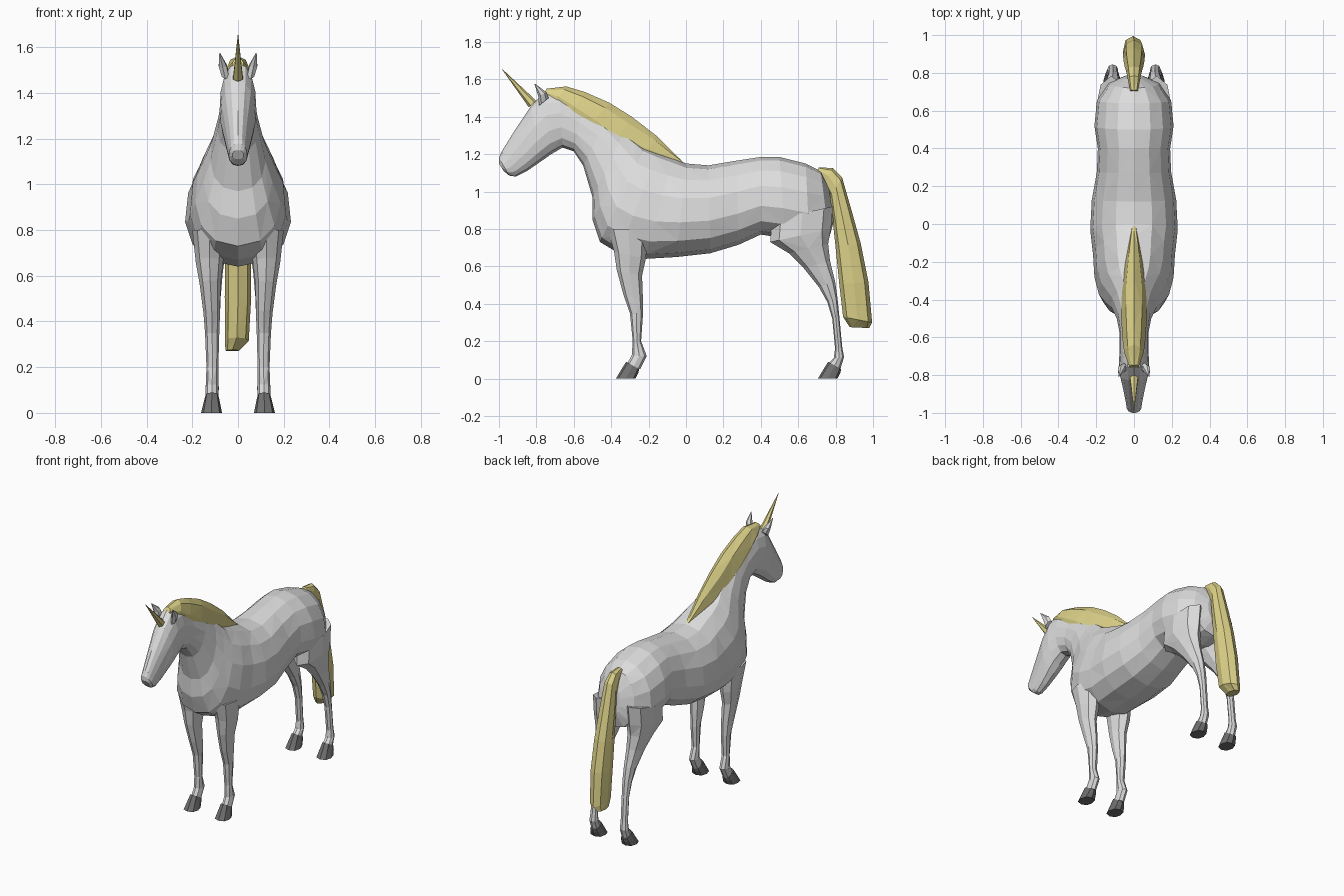
import bpy
import bmesh
from math import cos, sin, pi, copysign

default_cube = bpy.data.objects.get("Cube")
if default_cube:
    bpy.data.objects.remove(default_cube, do_unlink=True)


def make_material(name, colour):
    material = bpy.data.materials.new(name)
    material.use_nodes = True
    material.diffuse_color = (*colour, 1)
    shader = material.node_tree.nodes["Principled BSDF"]
    shader.inputs["Base Color"].default_value = (*colour, 1)
    shader.inputs["Roughness"].default_value = 0.8
    return material


coat = make_material("pale grey coat", (.72, .72, .72))
hair = make_material("straw yellow hair", (.72, .64, .25))
hoof_grey = make_material("dark grey hoof", (.16, .16, .16))


def soften(value, power):
    return copysign(abs(value) ** power, value)


def loft(name, sections, material, sides=12, egg=0.0, power=1.0, mirror=1):
    """Skin a row of oval rings. Each section holds the lower (or front) point
    y, z, the upper (or back) point y, z, the half width and, optionally, x.
    A positive egg value narrows the ring towards its second point."""
    mesh_builder = bmesh.new()
    rings = []
    for section in sections:
        ya, za, yb, zb, width = section[:5]
        centre_x = section[5] if len(section) > 5 else 0
        ring = []
        for step in range(sides):
            angle = 2 * pi * step / sides
            along = soften(cos(angle), power)
            across = soften(sin(angle), power) * (1 - egg * along)
            blend = (along + 1) / 2
            ring.append(mesh_builder.verts.new((
                mirror * (centre_x + width * across),
                ya + (yb - ya) * blend,
                za + (zb - za) * blend)))
        rings.append(ring)
    for index, (first, second) in enumerate(zip(rings, rings[1:])):
        for step in range(sides):
            after = (step + 1) % sides
            corners = (first[step], first[after], second[after], second[step])
            # Alternate the diagonals to give faceted triangles
            if (index + step) % 2:
                corners = corners[1:] + corners[:1]
            mesh_builder.faces.new((corners[0], corners[1], corners[2]))
            mesh_builder.faces.new((corners[0], corners[2], corners[3]))
    mesh_builder.faces.new(rings[0])
    mesh_builder.faces.new(rings[-1])
    bmesh.ops.recalc_face_normals(mesh_builder, faces=mesh_builder.faces)
    mesh = bpy.data.meshes.new(name)
    mesh_builder.to_mesh(mesh)
    mesh_builder.free()
    mesh.materials.append(material)
    part = bpy.data.objects.new(name, mesh)
    bpy.context.collection.objects.link(part)
    return part


def loft_pair(name, sections, material, **options):
    for side, mirror in (("left", 1), ("right", -1)):
        loft(side + "_" + name, sections, material, mirror=mirror, **options)


# Trunk from rump to withers, then neck and head as one continuous skin
trunk = [
    (.79, .84, .765, 1.02, .05),
    (.765, .75, .72, 1.11, .135),
    (.66, .73, .64, 1.15, .195),
    (.53, .75, .5, 1.185, .208),
    (.4, .77, .4, 1.185, .19),
    (.28, .715, .27, 1.165, .195),
    (.13, .67, .12, 1.14, .222),
    (-.05, .65, 0, 1.15, .23),
    (-.22, .64, -.07, 1.18, .215),
    (-.36, .67, -.15, 1.21, .208),
]
neck = [
    (-.46, .73, -.22, 1.24, .185),
    (-.5, .85, -.27, 1.28, .15),
    (-.5, .97, -.33, 1.32, .12),
    (-.55, 1.14, -.42, 1.39, .09),
    (-.6, 1.215, -.55, 1.46, .075),
    (-.66, 1.235, -.68, 1.53, .075),
]
head = [
    (-.72, 1.2, -.76, 1.53, .08),
    (-.77, 1.165, -.83, 1.455, .076),
    (-.85, 1.11, -.92, 1.32, .056),
    (-.91, 1.08, -.985, 1.215, .043),
    (-.945, 1.085, -1, 1.18, .04),
    (-.975, 1.11, -1, 1.15, .025),
]
loft("body_neck_and_head", trunk + neck + head, coat,
     sides=14, egg=.12, power=.9)

# Front legs, shoulder to pastern
loft_pair("front_leg", [
    (-.42, .8, -.2, .8, .075, .125),
    (-.385, .68, -.215, .64, .06, .125),
    (-.37, .58, -.235, .55, .046, .122),
    (-.335, .45, -.23, .42, .036, .115),
    (-.3, .35, -.23, .34, .031, .113),
    (-.285, .2, -.24, .2, .026, .112),
    (-.29, .125, -.21, .12, .028, .113),
    (-.315, .08, -.245, .05, .028, .114),
], coat, sides=8)

# Hind legs, thigh to pastern
loft_pair("hind_leg", [
    (.46, .85, .785, .92, .08, .12),
    (.45, .73, .775, .8, .078, .122),
    (.55, .67, .76, .72, .064, .12),
    (.63, .59, .77, .63, .048, .115),
    (.71, .49, .797, .52, .036, .112),
    (.755, .41, .81, .43, .031, .11),
    (.782, .32, .82, .33, .026, .11),
    (.797, .16, .835, .17, .025, .112),
    (.79, .11, .845, .115, .029, .113),
    (.755, .075, .825, .05, .029, .114),
], coat, sides=8)

# Hooves flare towards the ground
front_hoof = [
    (-.32, .09, -.25, .05, .03, .114),
    (-.345, .05, -.255, .03, .037, .115),
    (-.375, 0, -.27, 0, .046, .116),
]
loft_pair("front_hoof", front_hoof, hoof_grey, sides=8, power=.8)
hind_shift = 1.08
loft_pair("hind_hoof", [
    (ya + hind_shift, za, yb + hind_shift, zb, width, x)
    for ya, za, yb, zb, width, x in front_hoof
], hoof_grey, sides=8, power=.8)

# Ears
loft_pair("ear", [
    (-.785, 1.46, -.735, 1.5, .018, .055),
    (-.79, 1.51, -.745, 1.53, .02, .067),
    (-.81, 1.575, -.805, 1.575, .002, .08),
], coat, sides=6)

# Horn
loft("horn", [
    (-.84, 1.45, -.8, 1.485, .024),
    (-.985, 1.655, -.983, 1.656, .001),
], hair, sides=6)

# Mane wraps the crest of the neck
loft("mane", [
    (0, 1.14, -.03, 1.172, .01),
    (-.24, 1.15, -.16, 1.3, .045),
    (-.44, 1.18, -.29, 1.4, .066),
    (-.56, 1.29, -.41, 1.475, .068),
    (-.66, 1.38, -.54, 1.532, .062),
    (-.72, 1.45, -.64, 1.562, .052),
    (-.765, 1.515, -.745, 1.55, .025),
], hair, sides=8, egg=.15)

# Tail falls from the dock and ends in a slanted tip
loft("tail", [
    (.7, 1.1, .71, 1.13, .02),
    (.74, 1.04, .785, 1.125, .032),
    (.77, .97, .835, 1.075, .04),
    (.785, .84, .885, .9, .05),
    (.8, .7, .935, .72, .056),
    (.82, .5, .975, .52, .058),
    (.84, .33, .995, .3, .052, -.005),
    (.875, .275, .98, .27, .03, -.025),
], hair, sides=8, power=.9)
